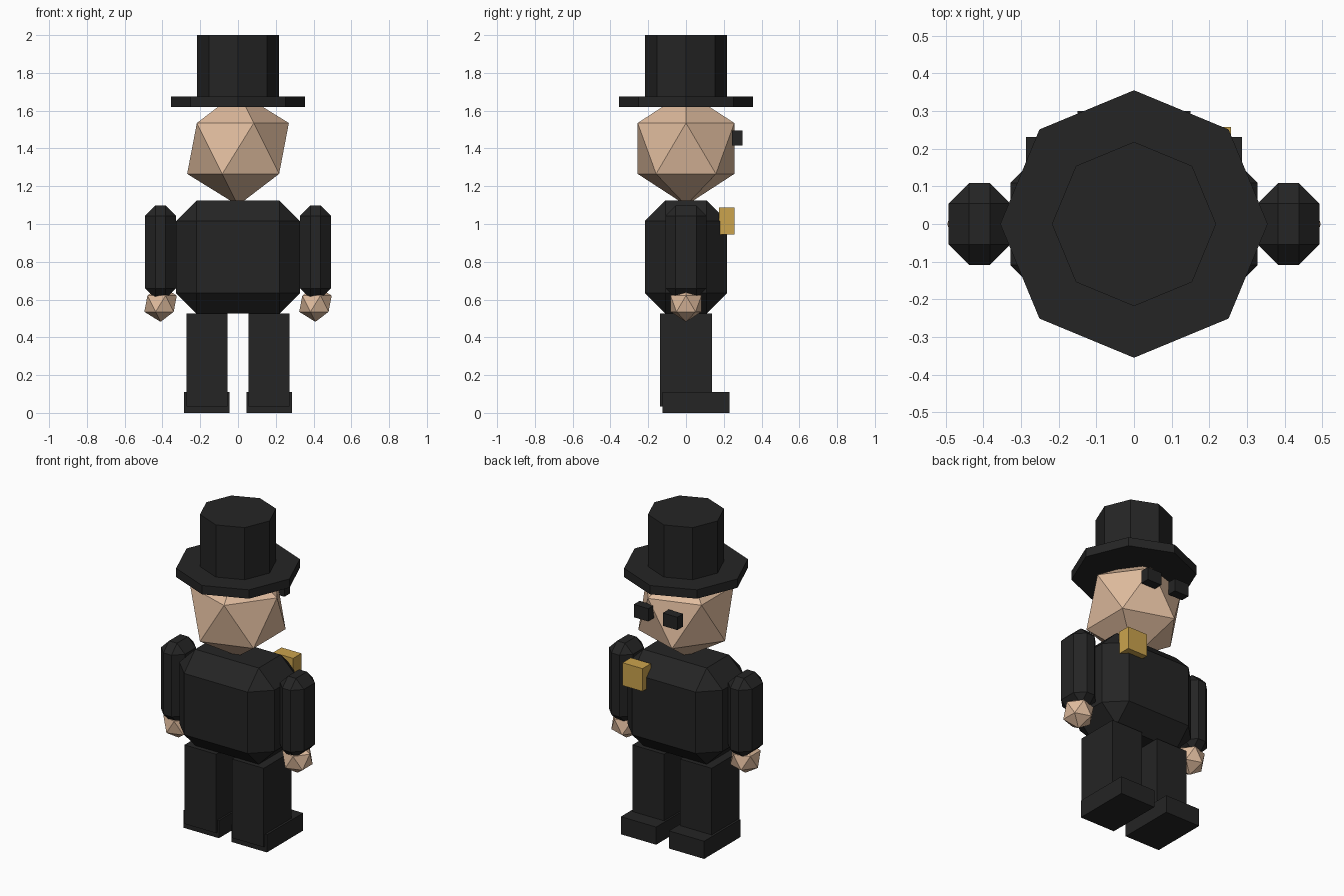
import bpy, bmesh
from mathutils import Matrix, Vector

if "Cube" in bpy.data.objects:
    bpy.data.objects.remove(bpy.data.objects["Cube"])


def material(name, rgb):
    m = bpy.data.materials.new(name)
    m.diffuse_color = (*rgb, 1.0)
    m.use_nodes = True
    m.node_tree.nodes["Principled BSDF"].inputs["Base Color"].default_value = m.diffuse_color
    return m


BLACK = material("black", (0.018, 0.018, 0.018))
SKIN = material("skin", (0.74, 0.50, 0.34))
GOLD = material("gold", (0.60, 0.37, 0.075))


def finish(name, bm, mat):
    me = bpy.data.meshes.new(name)
    bm.to_mesh(me)
    bm.free()
    me.materials.append(mat)
    ob = bpy.data.objects.new(name, me)
    bpy.context.collection.objects.link(ob)
    return ob


def box(name, lo, hi, mat, bevel=0.0):
    """Box between two corners, with optional single-segment chamfer."""
    lo, hi = Vector(lo), Vector(hi)
    bm = bmesh.new()
    bmesh.ops.create_cube(bm, size=1.0)
    bmesh.ops.scale(bm, vec=hi - lo, verts=bm.verts)
    bmesh.ops.translate(bm, vec=(lo + hi) / 2, verts=bm.verts)
    ob = finish(name, bm, mat)
    if bevel:
        mod = ob.modifiers.new("chamfer", 'BEVEL')
        mod.width = bevel
        mod.segments = 1
        mod.limit_method = 'NONE'
    return ob


def ball(name, centre, radius, mat):
    """Twenty-sided ball."""
    bm = bmesh.new()
    bmesh.ops.create_icosphere(bm, subdivisions=1, radius=radius,
                               matrix=Matrix.Translation(centre))
    return finish(name, bm, mat)


def octagon(name, radius, z0, z1, mat):
    bm = bmesh.new()
    bmesh.ops.create_cone(bm, cap_ends=True, segments=8, radius1=radius,
                          radius2=radius, depth=z1 - z0,
                          matrix=Matrix.Translation((0, 0, (z0 + z1) / 2)))
    return finish(name, bm, mat)


def side_box(name, s, x0, x1, y0, y1, z0, z1, mat, bevel=0.0):
    """Box given for +x, mirrored when s is -1."""
    xa, xb = sorted((s * x0, s * x1))
    return box(name, (xa, y0, z0), (xb, y1, z1), mat, bevel)


# Body and head
box("torso", (-0.328, -0.218, 0.525), (0.328, 0.218, 1.125), BLACK, 0.109)
ball("head", (0, 0, 1.40), 0.301, SKIN)

# Top hat
octagon("hat_brim", 0.355, 1.62, 1.675, BLACK)
octagon("hat_crown", 0.218, 1.66, 2.0, BLACK)

# Chest badge (the face looks towards +y)
box("badge", (0.12, 0.175, 0.945), (0.258, 0.257, 1.087), GOLD)

# Paired parts
for side, s in (("right", 1), ("left", -1)):
    side_box("arm_" + side, s, 0.328, 0.492, -0.109, 0.109, 0.605, 1.098, BLACK, 0.0545)
    ball("hand_" + side, (s * 0.41, 0, 0.578), 0.096, SKIN)
    side_box("leg_" + side, s, 0.055, 0.273, -0.137, 0.137, 0.033, 0.525, BLACK)
    side_box("shoe_" + side, s, 0.044, 0.287, -0.125, 0.231, 0.0, 0.11, BLACK)
    side_box("eye_" + side, s, 0.05, 0.15, 0.243, 0.30, 1.416, 1.496, BLACK)
